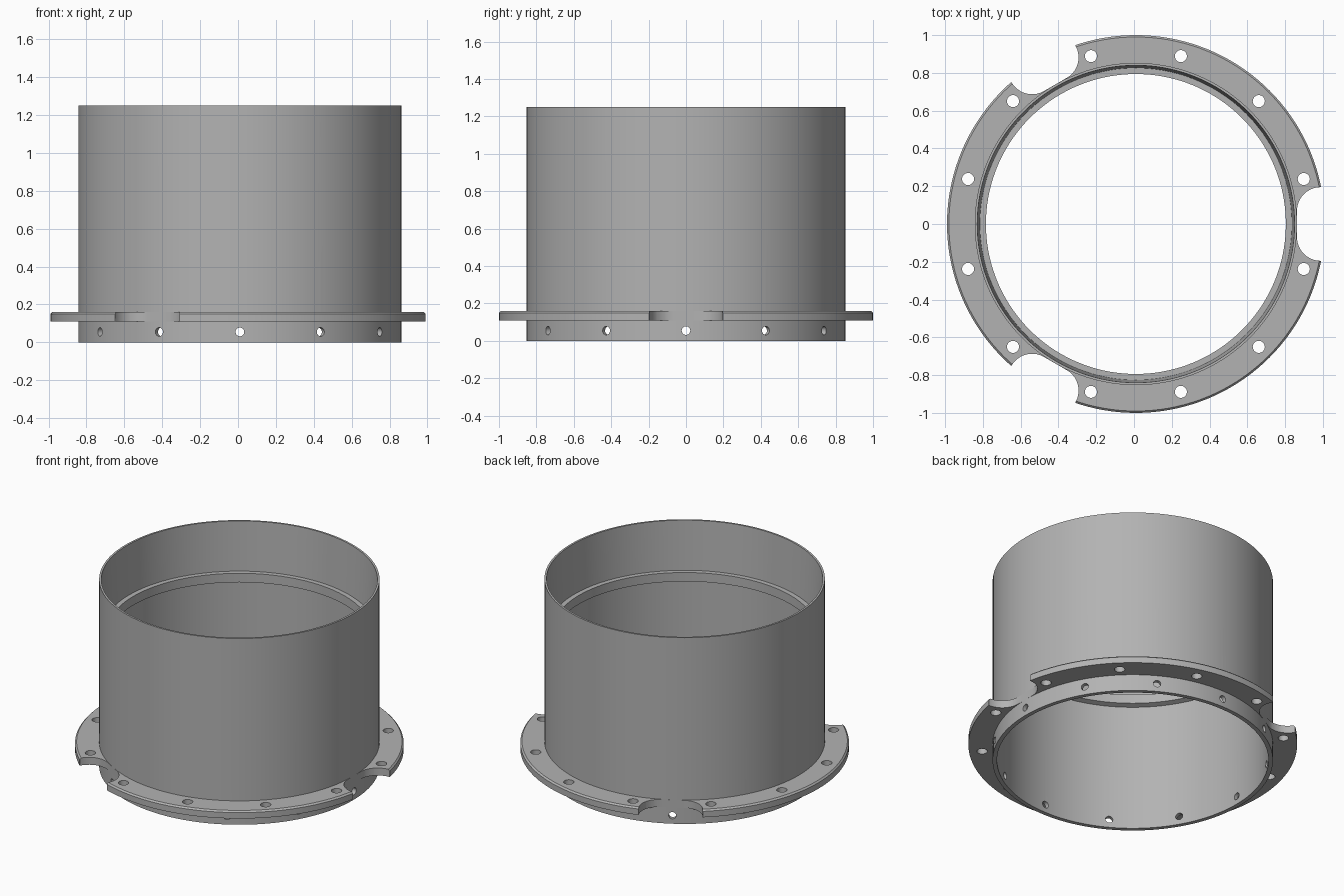
import bpy, bmesh, math
from mathutils import Matrix, Vector

cube = bpy.data.objects.get("Cube")
if cube:
    bpy.data.objects.remove(cube, do_unlink=True)

CENTRE = Matrix.Translation((0.01, 0, 0))

grey = bpy.data.materials.new("machined grey")
grey.use_nodes = True
grey.diffuse_color = (0.45, 0.45, 0.45, 1)
bsdf = next(n for n in grey.node_tree.nodes if n.type == 'BSDF_PRINCIPLED')
bsdf.inputs["Base Color"].default_value = grey.diffuse_color


def make_object(name, bm):
    bmesh.ops.recalc_face_normals(bm, faces=bm.faces[:])
    mesh = bpy.data.meshes.new(name)
    bm.to_mesh(mesh)
    bm.free()
    mesh.materials.append(grey)
    ob = bpy.data.objects.new(name, mesh)
    bpy.context.collection.objects.link(ob)
    return ob


def lathe(name, profile, steps=144):
    """Revolve a closed (radius, height) profile around the centre axis."""
    bm = bmesh.new()
    rings = []
    for i in range(steps):
        turn = CENTRE @ Matrix.Rotation(math.tau * i / steps, 4, 'Z')
        rings.append([bm.verts.new(turn @ Vector((r, 0, z))) for r, z in profile])
    n = len(profile)
    for i in range(steps):
        a, b = rings[i], rings[(i + 1) % steps]
        for j in range(n):
            k = (j + 1) % n
            bm.faces.new((a[j], b[j], b[k], a[k]))
    return make_object(name, bm)


def ring_of_pins(name, count, first, radius, length, place):
    """Cylindrical cutters repeated around the axis."""
    bm = bmesh.new()
    for i in range(count):
        turn = Matrix.Rotation(first + math.tau * i / count, 4, 'Z')
        bmesh.ops.create_cone(bm, cap_ends=True, segments=24, radius1=radius,
                              radius2=radius, depth=length,
                              matrix=CENTRE @ turn @ place)
    return make_object(name, bm)


def notch_cutters(name):
    """Three round-cornered slots that open outward."""
    inner, half, corner = 0.853, 0.195, 0.125
    side = [(1.2, half + 0.02), (0.99, half + 0.01)]
    for i in range(11):
        a = math.pi / 2 * (1 + i / 10)
        side.append((inner + corner + corner * math.cos(a),
                     half - corner + corner * math.sin(a)))
    outline = side + [(x, -y) for x, y in reversed(side)]
    bm = bmesh.new()
    for i in range(3):
        turn = CENTRE @ Matrix.Rotation(math.tau * i / 3, 4, 'Z')
        base = bm.faces.new([bm.verts.new(turn @ Vector((x, y, 0.05)))
                             for x, y in outline])
        top = bmesh.ops.extrude_face_region(bm, geom=[base])["geom"]
        bmesh.ops.translate(bm, vec=(0, 0, 0.2),
                            verts=[g for g in top if isinstance(g, bmesh.types.BMVert)])
    return make_object(name, bm)


def cut(ob, cutter):
    bpy.context.view_layer.objects.active = ob
    mod = ob.modifiers.new("cut", 'BOOLEAN')
    mod.operation = 'DIFFERENCE'
    mod.solver = 'EXACT'
    mod.object = cutter
    bpy.ops.object.modifier_apply(modifier=mod.name)
    bpy.data.objects.remove(cutter, do_unlink=True)


# Tube wall with an inner stop lip and a slightly tapered upper bore
tube = lathe("tube_wall", [
    (0.853, 0), (0.853, 1.25), (0.84, 1.25), (0.826, 0.92), (0.794, 0.92),
    (0.794, 0.86), (0.826, 0.85), (0.826, 0)])
cut(tube, ring_of_pins("radial_hole_cutter", 12, 0, 0.023, 0.2,
                       Matrix.Translation((0.84, 0, 0.055))
                       @ Matrix.Rotation(math.pi / 2, 4, 'Y')))

# Mounting flange with a chamfered top edge, notches and bolt holes
flange = lathe("mounting_flange", [
    (0.84, 0.11), (1.0, 0.11), (1.0, 0.15), (0.99, 0.16), (0.84, 0.16)])
cut(flange, notch_cutters("notch_cutter"))
cut(flange, ring_of_pins("bolt_hole_cutter", 12, math.pi / 12, 0.032, 0.2,
                         Matrix.Translation((0.92, 0, 0.135))))

# Smooth round walls, crisp edges
bpy.ops.object.select_all(action='DESELECT')
for ob in (tube, flange):
    ob.select_set(True)
bpy.context.view_layer.objects.active = tube
bpy.ops.object.shade_smooth_by_angle(angle=math.radians(30))
